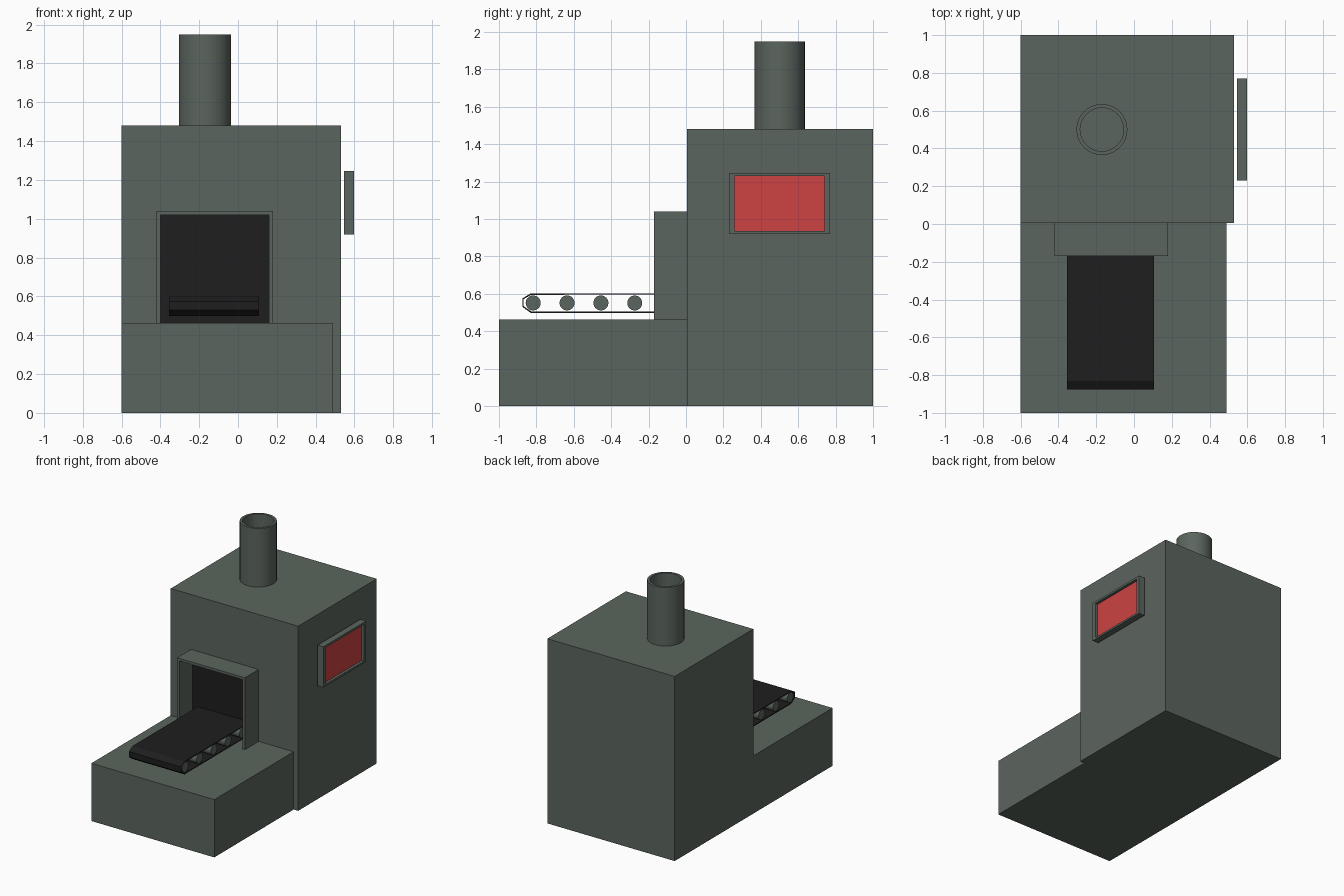
import bpy, bmesh, math
from mathutils import Matrix

if "Cube" in bpy.data.objects:
    bpy.data.objects.remove(bpy.data.objects["Cube"])


def material(name, rgb):
    m = bpy.data.materials.new(name)
    m.diffuse_color = (*rgb, 1)
    m.use_nodes = True
    m.node_tree.nodes["Principled BSDF"].inputs["Base Color"].default_value = m.diffuse_color
    return m


GREY = material("grey green metal", (0.105, 0.13, 0.112))
BLACK = material("black rubber", (0.013, 0.013, 0.013))
RED = material("red screen", (0.61, 0.055, 0.057))


def finish(name, bm, *mats):
    bmesh.ops.recalc_face_normals(bm, faces=bm.faces)
    me = bpy.data.meshes.new(name)
    bm.to_mesh(me)
    bm.free()
    ob = bpy.data.objects.new(name, me)
    bpy.context.collection.objects.link(ob)
    for m in mats:
        me.materials.append(m)
    return ob


def box_bm(x, y, z):
    bm = bmesh.new()
    bmesh.ops.create_cube(bm, size=1)
    for v in bm.verts:
        v.co = [r[0] if c < 0 else r[1] for c, r in zip(v.co, (x, y, z))]
    return bm


def box(name, x, y, z, mat):
    return finish(name, box_bm(x, y, z), mat)


def smooth(ob):
    bpy.ops.object.select_all(action='DESELECT')
    ob.select_set(True)
    bpy.context.view_layer.objects.active = ob
    bpy.ops.object.shade_smooth_by_angle(angle=math.radians(35))


# Main housing and front base
box("housing", (-0.6, 0.53), (0.005, 1), (0, 1.48), GREY)
box("front_base", (-0.6, 0.49), (-1, 0.005), (0, 0.463), GREY)

# Chimney: a cylinder whose top is inset and sunk to leave a thin rim
bm = bmesh.new()
bmesh.ops.create_cone(bm, cap_ends=True, segments=32, radius1=0.135, radius2=0.135,
                      depth=0.47, matrix=Matrix.Translation((-0.17, 0.5, 1.715)))
top = max(bm.faces, key=lambda f: f.calc_center_median().z)
bmesh.ops.inset_region(bm, faces=[top], thickness=0.02)
hole = bmesh.ops.extrude_discrete_faces(bm, faces=[top])["faces"][0]
bmesh.ops.translate(bm, verts=hole.verts, vec=(0, 0, -0.46))
smooth(finish("chimney", bm, GREY))

# Oven doorway: an arch-shaped profile pulled along y
bm = bmesh.new()
arch = [(-0.42, 0.46), (-0.42, 1.04), (0.18, 1.04), (0.18, 0.46),
        (0.16, 0.46), (0.16, 1.02), (-0.4, 1.02), (-0.4, 0.46)]
face = bm.faces.new([bm.verts.new((x, -0.17, z)) for x, z in arch])
ext = bmesh.ops.extrude_face_region(bm, geom=[face])["geom"]
bmesh.ops.translate(bm, vec=(0, 0.175, 0),
                    verts=[g for g in ext if isinstance(g, bmesh.types.BMVert)])
finish("doorway_frame", bm, GREY)
box("oven_opening", (-0.4, 0.16), (-0.003, 0.005), (0.463, 1.02), BLACK)

# Conveyor belt: a thin open-sided loop
X0, X1 = -0.355, 0.107
loop = [(-0.875, 0.53), (-0.83, 0.498), (0, 0.498), (0, 0.602), (-0.83, 0.602), (-0.875, 0.575)]
bm = bmesh.new()
left = [bm.verts.new((X0, y, z)) for y, z in loop]
right = [bm.verts.new((X1, y, z)) for y, z in loop]
for i in range(len(loop)):
    j = (i + 1) % len(loop)
    bm.faces.new((left[i], left[j], right[j], right[i]))
belt = finish("conveyor_belt", bm, BLACK)
mod = belt.modifiers.new("thickness", 'SOLIDIFY')
mod.thickness = 0.008
mod.offset = -1

# Rollers inside the belt
for i in range(5):
    bm = bmesh.new()
    place = Matrix.Translation(((X0 + X1) / 2, -0.817 + 0.181 * i, 0.551)) @ Matrix.Rotation(math.pi / 2, 4, 'Y')
    bmesh.ops.create_cone(bm, cap_ends=True, segments=32, radius1=0.04, radius2=0.04,
                          depth=X1 - X0 - 0.004, matrix=place)
    smooth(finish(f"roller_{i + 1}", bm, GREY))

# Side screen: a panel with a recessed red face
bm = box_bm((0.545, 0.597), (0.23, 0.77), (0.92, 1.247))
face = max(bm.faces, key=lambda f: f.calc_center_median().x)
bmesh.ops.inset_region(bm, faces=[face], thickness=0.02)
for v in face.verts:
    v.co.y = 0.5 + math.copysign(0.24, v.co.y - 0.5)
    v.co.z = 1.083 + math.copysign(0.147, v.co.z - 1.083)
screen = bmesh.ops.extrude_discrete_faces(bm, faces=[face])["faces"][0]
bmesh.ops.translate(bm, verts=screen.verts, vec=(-0.022, 0, 0))
screen.material_index = 1
finish("side_screen", bm, GREY, RED)
